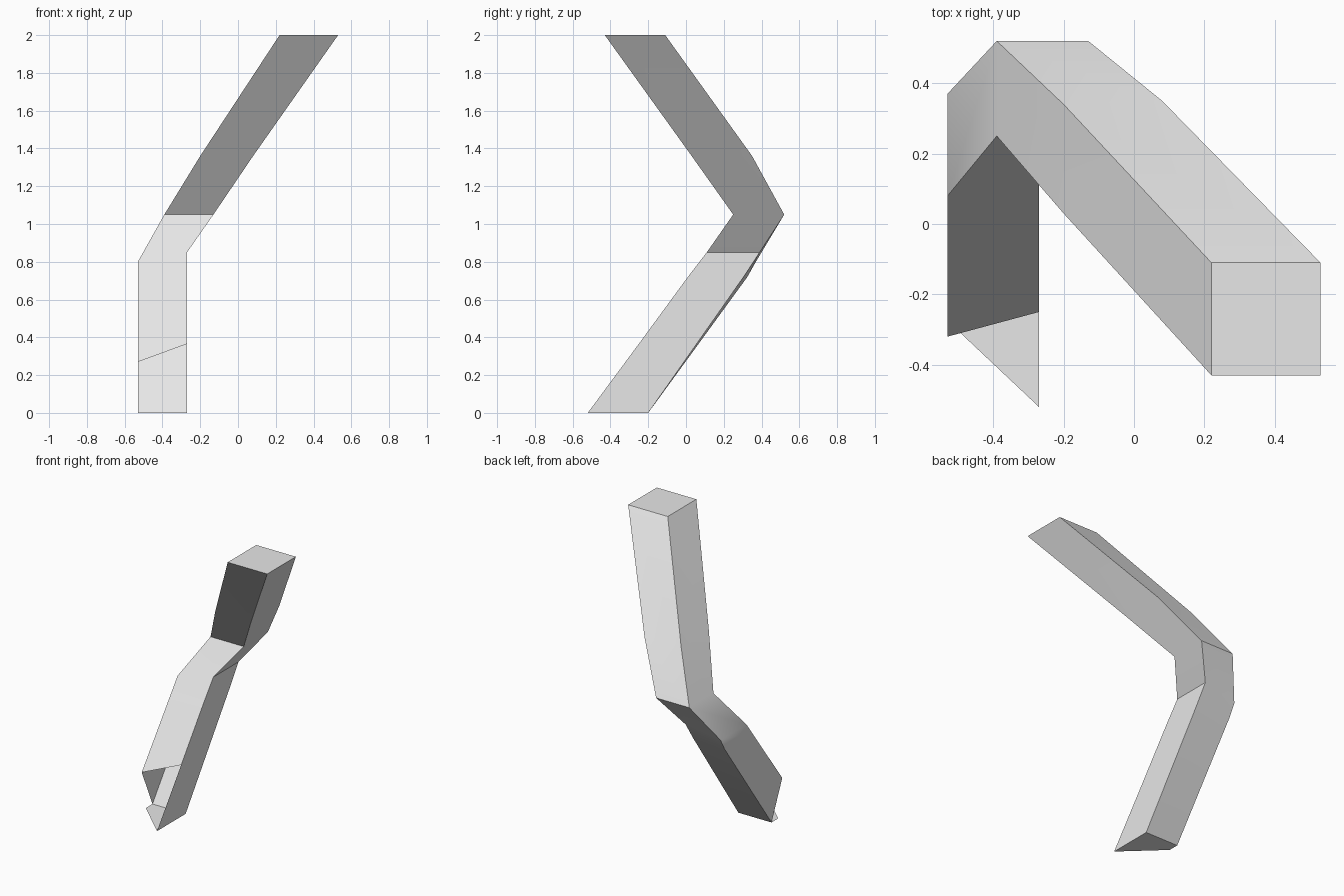
import bpy
import bmesh
import math

# Remove the default cube only
default_cube = bpy.data.objects.get("Cube")
if default_cube:
    bpy.data.objects.remove(default_cube, do_unlink=True)


def make_material(name, colour):
    material = bpy.data.materials.new(name)
    material.use_nodes = True
    material.diffuse_color = colour
    material.node_tree.nodes["Principled BSDF"].inputs["Base Color"].default_value = colour
    return material


# Side outlines from the top end to the lower bend: x, front y, back y, height
low_x_side = [
    (0.22, -0.43, -0.11, 2.0),
    (-0.2, 0.03, 0.34, 1.36),
    (-0.39, 0.25, 0.52, 1.05),
    (-0.53, 0.08, 0.37, 0.8),
    (-0.53, 0.02, 0.325, 0.72),
]
high_x_side = [
    (0.53, -0.43, -0.11, 2.0),
    (0.08, 0.03, 0.35, 1.36),
    (-0.13, 0.25, 0.52, 1.05),
    (-0.27, 0.11, 0.39, 0.85),
    (-0.27, 0.01, 0.305, 0.72),
]

bm = bmesh.new()


def make_ring(low, high):
    """Four corners: front low-x, front high-x, back high-x, back low-x."""
    corners = [
        (low[0], low[1], low[3]),
        (high[0], high[1], high[3]),
        (high[0], high[2], high[3]),
        (low[0], low[2], low[3]),
    ]
    return [bm.verts.new(corner) for corner in corners]


# Bent beam: join each ring to the next
rings = [make_ring(low, high) for low, high in zip(low_x_side, high_x_side)]
bm.faces.new(rings[0])
for upper, lower in zip(rings, rings[1:]):
    for i in range(4):
        j = (i + 1) % 4
        bm.faces.new((upper[i], lower[i], lower[j], upper[j]))

# Open foot: the front wall stops short on a slanted edge, above a flat sole
front_low, front_high, back_high, back_low = rings[-1]
lip_low = bm.verts.new((-0.53, -0.32, 0.27))
lip_high = bm.verts.new((-0.27, -0.25, 0.365))
toe_high = bm.verts.new((-0.27, -0.52, 0))
heel_high = bm.verts.new((-0.27, -0.2, 0))
heel_low = bm.verts.new((-0.53, -0.2, 0))
toe_low = bm.verts.new((-0.53, -0.275, 0))

bm.faces.new((front_low, lip_low, lip_high, front_high))
bm.faces.new((front_high, lip_high, toe_high, heel_high, back_high))
bm.faces.new((back_high, heel_high, heel_low, back_low))
bm.faces.new((back_low, heel_low, lip_low, front_low))
bm.faces.new((toe_high, toe_low, heel_low, heel_high))
bmesh.ops.recalc_face_normals(bm, faces=bm.faces[:])

mesh = bpy.data.meshes.new("bent_beam")
bm.to_mesh(mesh)
bm.free()
mesh.materials.append(make_material("light grey", (0.8, 0.8, 0.8, 1)))

beam = bpy.data.objects.new("bent_beam", mesh)
bpy.context.collection.objects.link(beam)

# Soft shading along the gentle bends, sharp along the corners
bpy.ops.object.select_all(action="DESELECT")
beam.select_set(True)
bpy.context.view_layer.objects.active = beam
bpy.ops.object.shade_smooth_by_angle(angle=math.radians(30))
